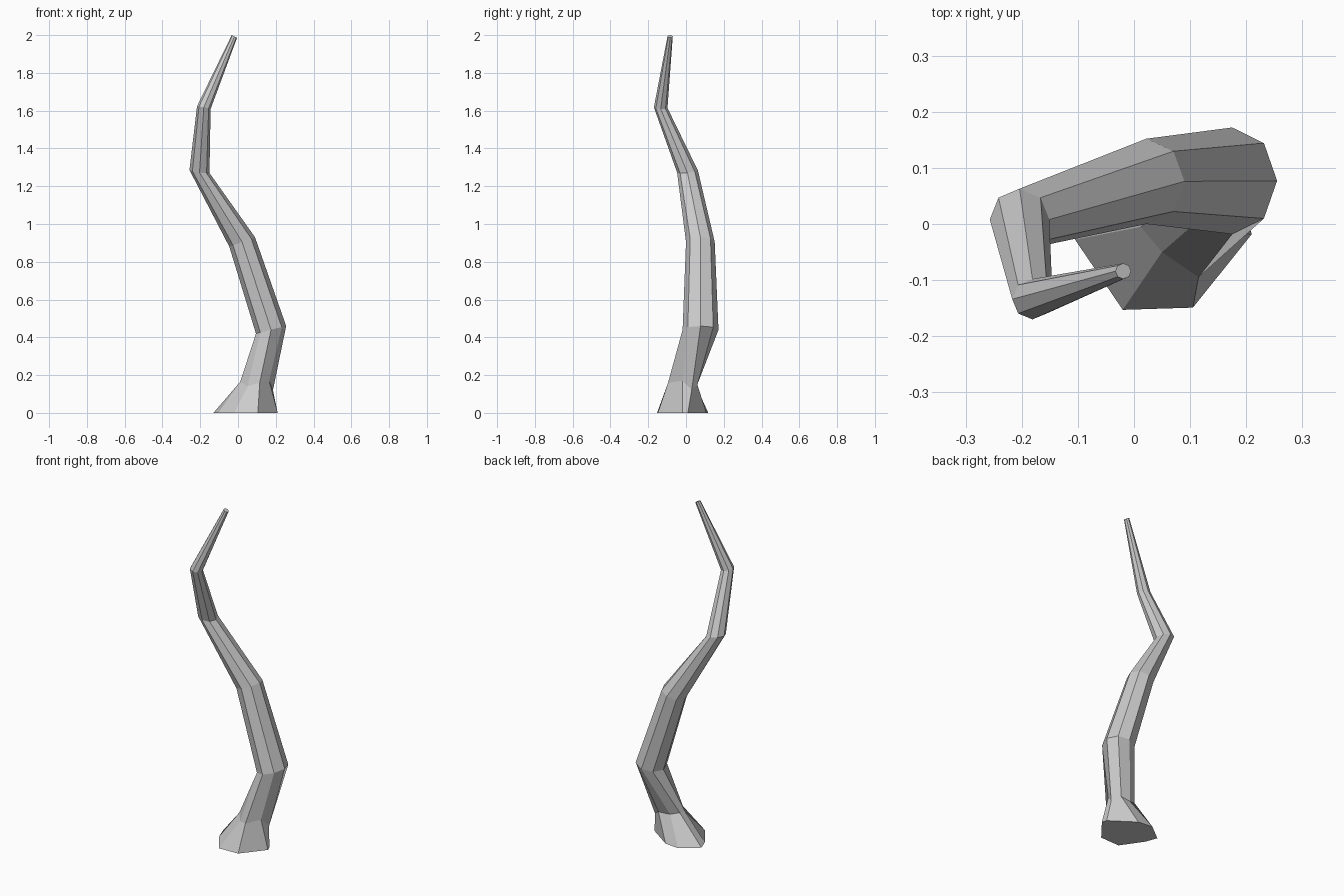
import bpy, bmesh
from math import cos, sin, pi

if "Cube" in bpy.data.objects:
    bpy.data.objects.remove(bpy.data.objects["Cube"])

# Irregular flared root: ground ring and the pinched ring above it
ground = [(.105, -.149, 0), (.21, -.018, 0), (.2, .01, 0), (.06, .108, 0),
          (-.03, .118, 0), (-.13, .04, 0), (-.105, -.028, 0), (-.02, -.153, 0)]
neck = [(.115, -.095, .16), (.165, -.018, .17), (.185, .03, .12), (.14, .06, .15),
        (.07, .05, .15), (.02, .03, .165), (.012, -.005, .165), (.05, -.05, .14)]


# Tilted eight-sided cross-section of the bending stem
def ring(x, y, z, rx, ry, slope_x, slope_y=0):
    pts = []
    for i in range(8):
        a = -pi / 2 + i * pi / 4
        dx, dy = rx * cos(a), ry * sin(a)
        pts.append((x + dx, y + dy, z + slope_x * dx + slope_y * dy))
    return pts


rings = [ground, neck,
         ring(.175, .077, .44, .08, .095, .25),
         ring(.022, .076, .905, .068, .076, .37),
         ring(-.204, .008, 1.278, .053, .055, -.15, .1),
         ring(-.181, -.134, 1.616, .036, .036, -.2, -.05),
         ring(-.019, -.084, 1.993, .014, .014, -.5)]

# Skin the rings into one closed trunk
bm = bmesh.new()
loops = [[bm.verts.new(p) for p in r] for r in rings]
for lo, hi in zip(loops, loops[1:]):
    for i in range(8):
        j = (i + 1) % 8
        bm.faces.new((lo[i], lo[j], hi[j], hi[i]))
bm.faces.new(loops[0][::-1])
bm.faces.new(loops[-1])
bmesh.ops.recalc_face_normals(bm, faces=bm.faces)
mesh = bpy.data.meshes.new("bent_trunk")
bm.to_mesh(mesh)
bm.free()
bpy.context.collection.objects.link(bpy.data.objects.new("bent_trunk", mesh))
